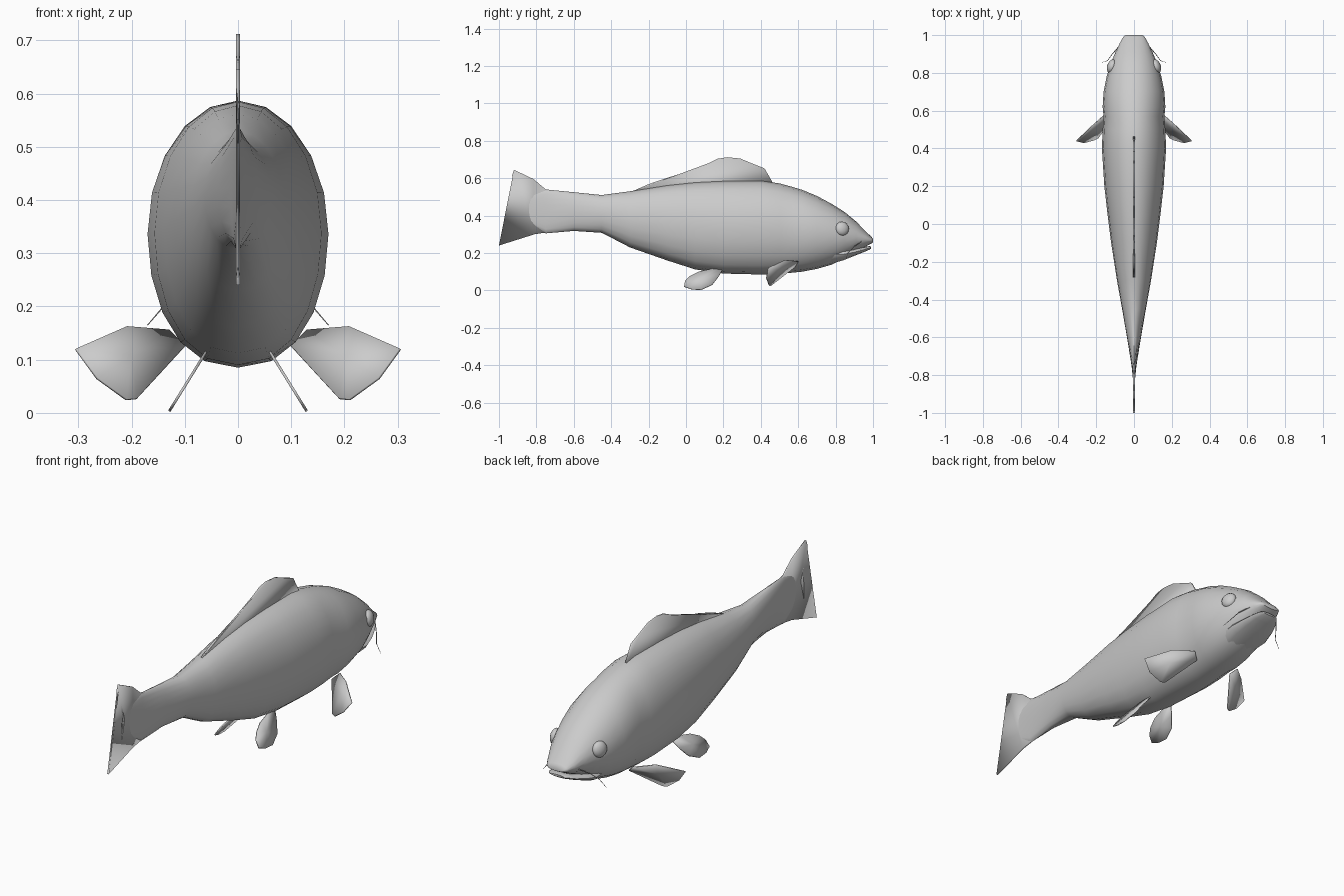
import bpy, bmesh, math
from mathutils import Vector

cube = bpy.data.objects.get("Cube")
if cube:
    bpy.data.objects.remove(cube, do_unlink=True)

grey = bpy.data.materials.new("plain grey")
grey.use_nodes = True
colour = (0.6, 0.6, 0.6, 1)
grey.diffuse_color = colour
grey.node_tree.nodes["Principled BSDF"].inputs["Base Color"].default_value = colour


def finish(name, bm, angle=50):
    """Turn a bmesh into a smooth shaded object."""
    bmesh.ops.recalc_face_normals(bm, faces=bm.faces)
    mesh = bpy.data.meshes.new(name)
    bm.to_mesh(mesh)
    bm.free()
    mesh.materials.append(grey)
    ob = bpy.data.objects.new(name, mesh)
    bpy.context.collection.objects.link(ob)
    bpy.ops.object.select_all(action='DESELECT')
    ob.select_set(True)
    bpy.context.view_layer.objects.active = ob
    bpy.ops.object.shade_smooth_by_angle(angle=math.radians(angle))
    return ob


def loft(name, sections, sides=20):
    """Skin egg-shaped rings given as (y, bottom, top, half width)."""
    bm = bmesh.new()
    rings = []
    for y, low, high, wide in sections:
        ring = []
        for i in range(sides):
            a = 2 * math.pi * i / sides
            c, s = math.cos(a), math.sin(a)
            full = 0.85 if s < 0 else 1.0
            x = wide * math.copysign(abs(c) ** full, c)
            ring.append(bm.verts.new((x, y, (low + high) / 2 + s * (high - low) / 2)))
        rings.append(ring)
    for a, b in zip(rings, rings[1:]):
        for i in range(sides):
            j = (i + 1) % sides
            bm.faces.new((a[i], a[j], b[j], b[i]))
    bm.faces.new(rings[0])
    bm.faces.new(rings[-1])
    return finish(name, bm)


def fin(name, outline, thick=0.006, bulge=(0, 0, 0)):
    """Thin plate fanned from the middle of its outline."""
    bm = bmesh.new()
    pts = [Vector(p) for p in outline]
    verts = [bm.verts.new(p) for p in pts]
    middle = bm.verts.new(sum(pts, Vector()) / len(pts) + Vector(bulge))
    for i, v in enumerate(verts):
        bm.faces.new((v, verts[(i + 1) % len(verts)], middle))
    ob = finish(name, bm)
    mod = ob.modifiers.new("thickness", 'SOLIDIFY')
    mod.thickness = thick
    mod.offset = 0
    return ob


def flat_fin(name, outline):
    """Upright centre fin, cut from a side outline of (y, z)."""
    bm = bmesh.new()
    face = bm.faces.new([bm.verts.new((0, y, z)) for y, z in outline])
    bmesh.ops.triangulate(bm, faces=[face])
    ob = finish(name, bm)
    mod = ob.modifiers.new("thickness", 'SOLIDIFY')
    mod.thickness = 0.008
    mod.offset = 0
    return ob


# Body and head down to the upper lip
loft("body", [
    (-0.85, 0.36, 0.52, 0.003), (-0.75, 0.305, 0.54, 0.013), (-0.6, 0.318, 0.525, 0.037),
    (-0.45, 0.308, 0.51, 0.063), (-0.3, 0.23, 0.53, 0.09), (-0.1, 0.16, 0.562, 0.121),
    (0.05, 0.112, 0.578, 0.14), (0.2, 0.09, 0.585, 0.157), (0.4, 0.085, 0.587, 0.17),
    (0.5, 0.088, 0.572, 0.166), (0.57, 0.095, 0.553, 0.161), (0.62, 0.1, 0.538, 0.166),
    (0.7, 0.115, 0.505, 0.161), (0.78, 0.138, 0.462, 0.145), (0.85, 0.172, 0.418, 0.124),
    (0.91, 0.208, 0.368, 0.098), (0.96, 0.234, 0.316, 0.074), (0.99, 0.25, 0.288, 0.057),
    (1.0, 0.256, 0.276, 0.045)])

# Lower jaw
loft("lower_jaw", [
    (0.77, 0.139, 0.24, 0.1), (0.84, 0.16, 0.225, 0.107), (0.9, 0.184, 0.224, 0.092),
    (0.95, 0.204, 0.231, 0.072), (0.98, 0.217, 0.237, 0.052), (0.99, 0.224, 0.234, 0.04)], 14)

# Fins on the centre line
flat_fin("dorsal_fin", [
    (-0.31, 0.52), (-0.2, 0.568), (-0.1, 0.602), (0, 0.633), (0.07, 0.65), (0.12, 0.68),
    (0.17, 0.704), (0.22, 0.712), (0.29, 0.705), (0.36, 0.676), (0.42, 0.652), (0.47, 0.565)])
flat_fin("tail_fin", [
    (-0.68, 0.52), (-0.75, 0.54), (-0.815, 0.595), (-0.92, 0.645), (-0.93, 0.615),
    (-0.905, 0.55), (-0.877, 0.46), (-0.9, 0.37), (-0.973, 0.326), (-0.95, 0.273),
    (-1.0, 0.24), (-0.81, 0.3), (-0.68, 0.32)])

# Paired parts
pelvic = [(0.2, 0.12), (0.14, 0.115), (0.07, 0.1), (0.02, 0.075), (-0.005, 0.05),
          (-0.01, 0.02), (0.03, 0.006), (0.08, 0.003), (0.14, 0.03), (0.175, 0.075)]
pectoral = [(0.13, 0.6, 0.155), (0.21, 0.53, 0.162), (0.305, 0.44, 0.12), (0.265, 0.43, 0.065),
            (0.21, 0.445, 0.025), (0.19, 0.455, 0.027), (0.1, 0.58, 0.125)]
whisker = [(0.075, 0.945, 0.265), (0.115, 0.9, 0.235), (0.14, 0.865, 0.2), (0.17, 0.855, 0.165)]

for side, label in ((1, "left"), (-1, "right")):
    fin(label + "_pelvic_fin", [(side * (0.063 + (0.11 - z) * 0.62), y, z) for y, z in pelvic], 0.005)
    fin(label + "_pectoral_fin", [(side * x, y, z) for x, y, z in pectoral], 0.005,
        (0, 0.008, 0.01))

    # Eye, flattened against the head
    bm = bmesh.new()
    bmesh.ops.create_uvsphere(bm, u_segments=14, v_segments=8, radius=0.038)
    for v in bm.verts:
        v.co.x *= 0.6
    eye = finish(label + "_eye", bm)
    eye.location = (side * 0.119, 0.835, 0.33)
    eye.rotation_euler = (0, -side * 0.15, side * 0.32)

    # Whisker
    curve = bpy.data.curves.new(label + "_whisker", 'CURVE')
    curve.dimensions = '3D'
    curve.bevel_depth = 0.0025
    curve.bevel_resolution = 1
    spline = curve.splines.new('POLY')
    spline.points.add(len(whisker) - 1)
    for i, (point, (x, y, z)) in enumerate(zip(spline.points, whisker)):
        point.co = (side * x, y, z, 1)
        point.radius = 1 - 0.22 * i
    curve.materials.append(grey)
    bpy.context.collection.objects.link(bpy.data.objects.new(label + "_whisker", curve))
